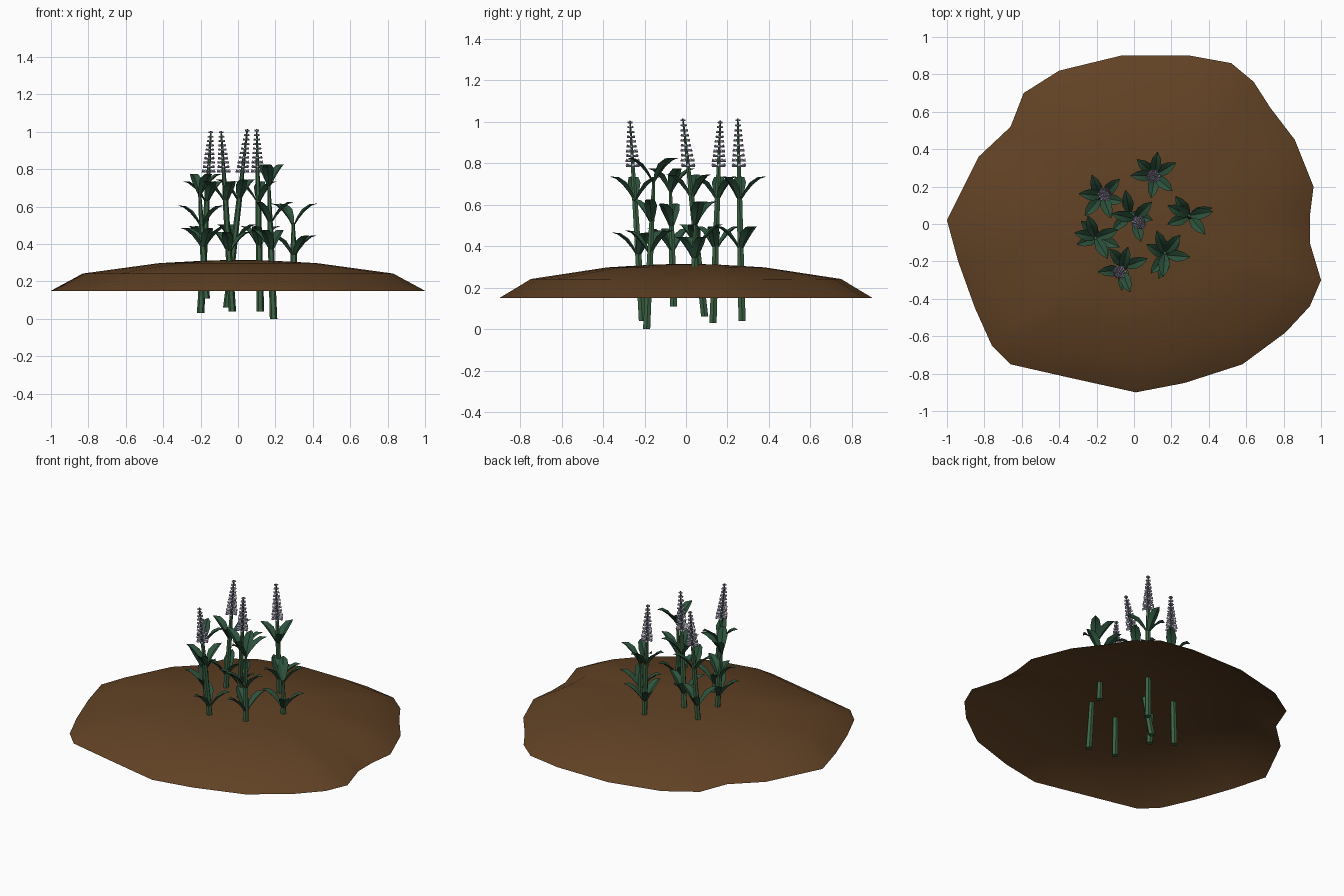
import bpy, bmesh, math
from mathutils import Vector, Matrix

if "Cube" in bpy.data.objects:
    bpy.data.objects.remove(bpy.data.objects["Cube"])


def material(name, rgb):
    m = bpy.data.materials.new(name)
    m.diffuse_color = (*rgb, 1)
    m.use_nodes = True
    m.node_tree.nodes["Principled BSDF"].inputs["Base Color"].default_value = m.diffuse_color
    return m


SOIL = material("soil brown", (0.12, 0.054, 0.018))
STEM = material("stem green", (0.045, 0.125, 0.058))
LEAF = material("leaf green", (0.026, 0.085, 0.045))
PETAL = material("pale lavender", (0.48, 0.43, 0.60))


def finish(bm, name, mat, angle):
    mesh = bpy.data.meshes.new(name)
    bm.to_mesh(mesh)
    bm.free()
    ob = bpy.data.objects.new(name, mesh)
    bpy.context.collection.objects.link(ob)
    mesh.materials.append(mat)
    bpy.ops.object.select_all(action='DESELECT')
    ob.select_set(True)
    bpy.context.view_layer.objects.active = ob
    bpy.ops.object.shade_smooth_by_angle(angle=math.radians(angle))
    return ob


def bridge(bm, a, b):
    for i in range(len(a)):
        j = (i + 1) % len(a)
        bm.faces.new((a[i], a[j], b[j], b[i]))


# Soil mound: an irregular outline shrunk into a shallow dome, open underneath
outline = [(-1, .02), (-.94, -.2), (-.85, -.45), (-.76, -.65), (-.66, -.75), (-.33, -.825),
           (.01, -.90), (.27, -.85), (.58, -.75), (.81, -.58), (.94, -.44), (1, -.30),
           (.94, -.10), (.94, .04), (.96, .20), (.86, .45), (.73, .62), (.64, .76),
           (.52, .86), (.30, .90), (-.07, .90), (-.40, .82), (-.59, .70), (-.66, .52), (-.83, .36)]
bm = bmesh.new()
rings = [[bm.verts.new((x * s, y * s, z)) for x, y in outline]
         for s, z in ((1, .15), (.83, .242), (.42, .298), (.16, .312))]
for a, b in zip(rings, rings[1:]):
    bridge(bm, a, b)
top = bm.verts.new((0, 0, .315))
for i, v in enumerate(rings[-1]):
    bm.faces.new((v, rings[-1][(i + 1) % len(outline)], top))
finish(bm, "soil_mound", SOIL, 60)


def add_stem(bm, base, tip, flower):
    stops = ((0, .02), (.6, .015), (1, .004)) if flower else ((0, .02), (.6, .016), (1, .008))
    rings = []
    for t, r in stops:
        c = base.lerp(tip, t)
        rings.append([bm.verts.new(c + Vector((r * math.cos(k * math.pi / 3),
                                               r * math.sin(k * math.pi / 3), 0))) for k in range(6)])
    for a, b in zip(rings, rings[1:]):
        bridge(bm, a, b)
    bm.faces.new(rings[0][::-1])
    bm.faces.new(rings[-1])


def add_leaf(bm, root, azimuth, size):
    # folded blade, rising steeply then flattening towards the tip
    a = math.radians(azimuth)
    out, side = Vector((math.cos(a), math.sin(a), 0)), Vector((-math.sin(a), math.cos(a), 0))
    rows = []
    for t, w in ((0, .006), (.25, .022), (.5, .031), (.78, .023), (1, .002)):
        c = root + out * (.128 * size * t) + Vector((0, 0, .125 * size * (1 - (1 - t) ** 1.7)))
        lift = Vector((-out.x, -out.y, 1)) * (w * .35)
        rows.append([bm.verts.new(p) for p in (c - side * w + lift, c, c + side * w + lift)])
    for p, q in zip(rows, rows[1:]):
        for k in (0, 1):
            bm.faces.new((p[k], q[k], q[k + 1], p[k + 1]))


def add_spike(bm, base, tip):
    # whorls of tiny pointed florets, shrinking upwards
    count = 10
    for i in range(count):
        f = i / (count - 1)
        z = .785 + (tip.z - .795) * f
        c = base.lerp(tip, (z - base.z) / (tip.z - base.z))
        reach = .036 - .024 * f
        for k in range(6):
            a = k * math.pi / 3 + i * .5
            m = (Matrix.Translation(c) @ Matrix.Rotation(a, 4, 'Z')
                 @ Matrix.Rotation(math.radians(80), 4, 'Y') @ Matrix.Translation((0, 0, reach * .55)))
            bmesh.ops.create_cone(bm, cap_ends=True, segments=4, radius1=.003,
                                  radius2=.0085 - .004 * f, depth=reach * .9, matrix=m)


# Plants: stem base, stem tip, in flower, then (height, leaf directions) per whorl
plants = [
    ((-.20, .13, .03), (-.145, .165, 1.005), True, ((.61, (175, 45, 290)), (.37, (110, 230, 350)))),
    ((.12, .27, .04), (.10, .25, 1.015), True, ((.61, (82, 180, 320)), (.37, (30, 140, 260)))),
    ((-.06, .09, .06), (.05, -.015, 1.015), True, ((.62, (45, 168, 285)), (.38, (100, 225, 345)))),
    ((-.03, -.21, .04), (-.09, -.27, 1.005), True, ((.61, (75, 185, 290)), (.34, (20, 130, 262)))),
    ((.30, .04, .19), (.295, .045, .51), False, ((.49, (10, 155, 125)), (.32, (310, 20, 200)))),
    ((.19, -.19, 0), (.165, -.155, .72), False, ((.70, (50, 110, 265)), (.50, (355, 230)), (.35, (250, 60, 150)))),
    ((-.17, -.06, .11), (-.205, -.075, .67), False, ((.65, (110, 300, 20)), (.48, (170, 335)), (.36, (140, 290, 200)))),
]
for n, (base, tip, flower, whorls) in enumerate(plants, 1):
    base, tip = Vector(base), Vector(tip)
    bm = bmesh.new()
    add_stem(bm, base, tip, flower)
    finish(bm, f"stem_{n}", STEM, 40)
    bm = bmesh.new()
    for z, directions in whorls:
        root = base.lerp(tip, (z - base.z) / (tip.z - base.z))
        for d in directions:
            add_leaf(bm, root, d, 1)
    finish(bm, f"leaves_{n}", LEAF, 30)
    if flower:
        bm = bmesh.new()
        add_spike(bm, base, tip)
        finish(bm, f"flower_spike_{n}", PETAL, 30)
